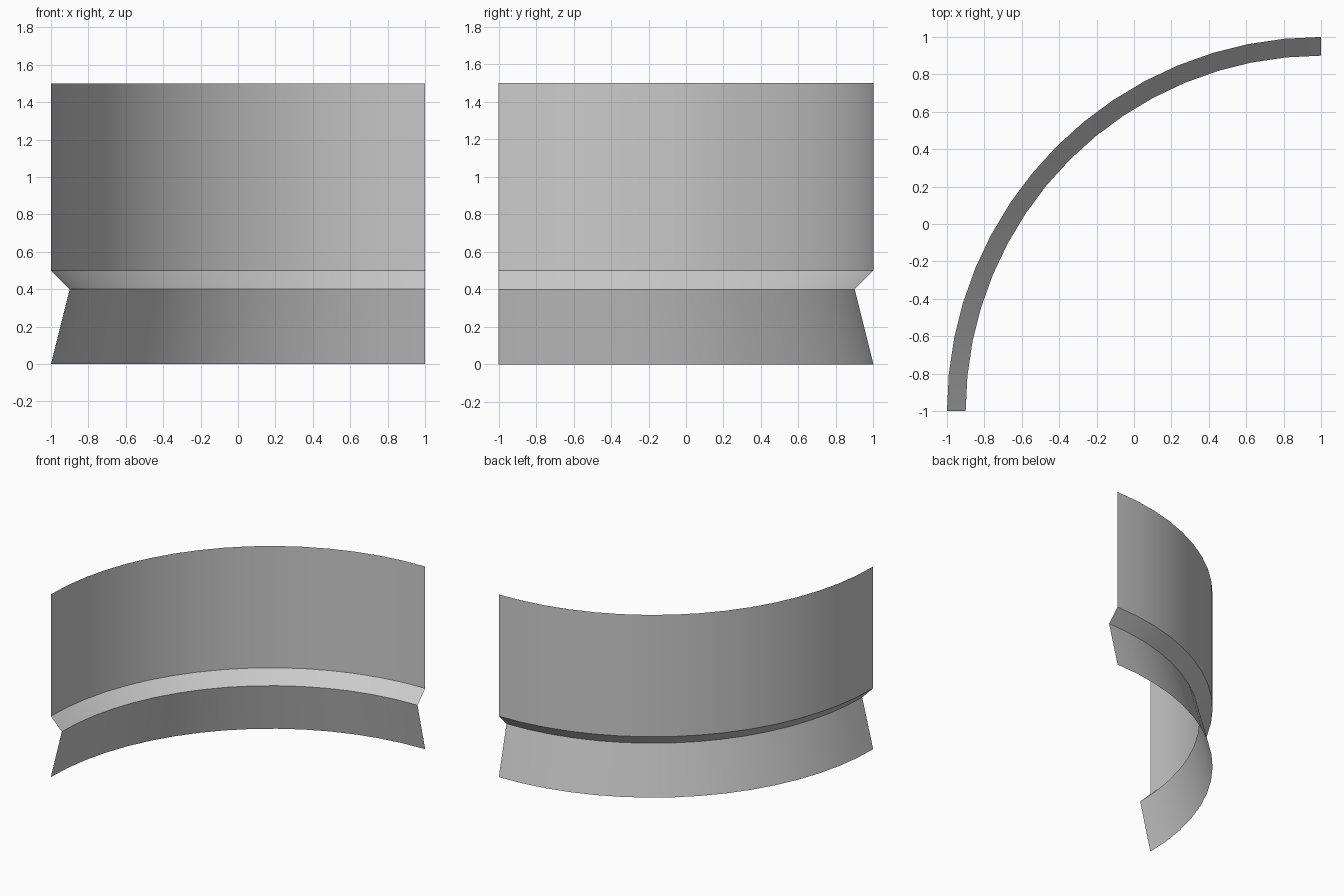
import bpy, bmesh, math

if "Cube" in bpy.data.objects:
    bpy.data.objects.remove(bpy.data.objects["Cube"])

# Plain grey surface colour
grey = bpy.data.materials.new("light_grey")
grey.diffuse_color = (0.6, 0.6, 0.6, 1)
grey.use_nodes = True
grey.node_tree.nodes["Principled BSDF"].inputs["Base Color"].default_value = grey.diffuse_color

# Wall profile as (radius, height), swept a quarter turn about a corner axis
PROFILE = [(2.0, 0.0), (1.9, 0.4), (2.0, 0.5), (2.0, 1.5)]
SEGMENTS = 16
AXIS = (1.0, -1.0)

bm = bmesh.new()
columns = []
for i in range(SEGMENTS + 1):
    a = math.pi / 2 + math.pi / 2 * i / SEGMENTS
    columns.append([bm.verts.new((AXIS[0] + r * math.cos(a),
                                  AXIS[1] + r * math.sin(a), z))
                    for r, z in PROFILE])

# Open single-sheet bands between neighbouring columns, facing outward
for c, d in zip(columns, columns[1:]):
    for k in range(len(PROFILE) - 1):
        bm.faces.new((c[k], d[k], d[k + 1], c[k + 1]))

mesh = bpy.data.meshes.new("curved_wall")
bm.to_mesh(mesh)
bm.free()
mesh.materials.append(grey)
wall = bpy.data.objects.new("curved_wall", mesh)
bpy.context.collection.objects.link(wall)

# Smooth around the curve, sharp at the groove
bpy.context.view_layer.objects.active = wall
wall.select_set(True)
bpy.ops.object.shade_smooth_by_angle(angle=math.radians(30))
